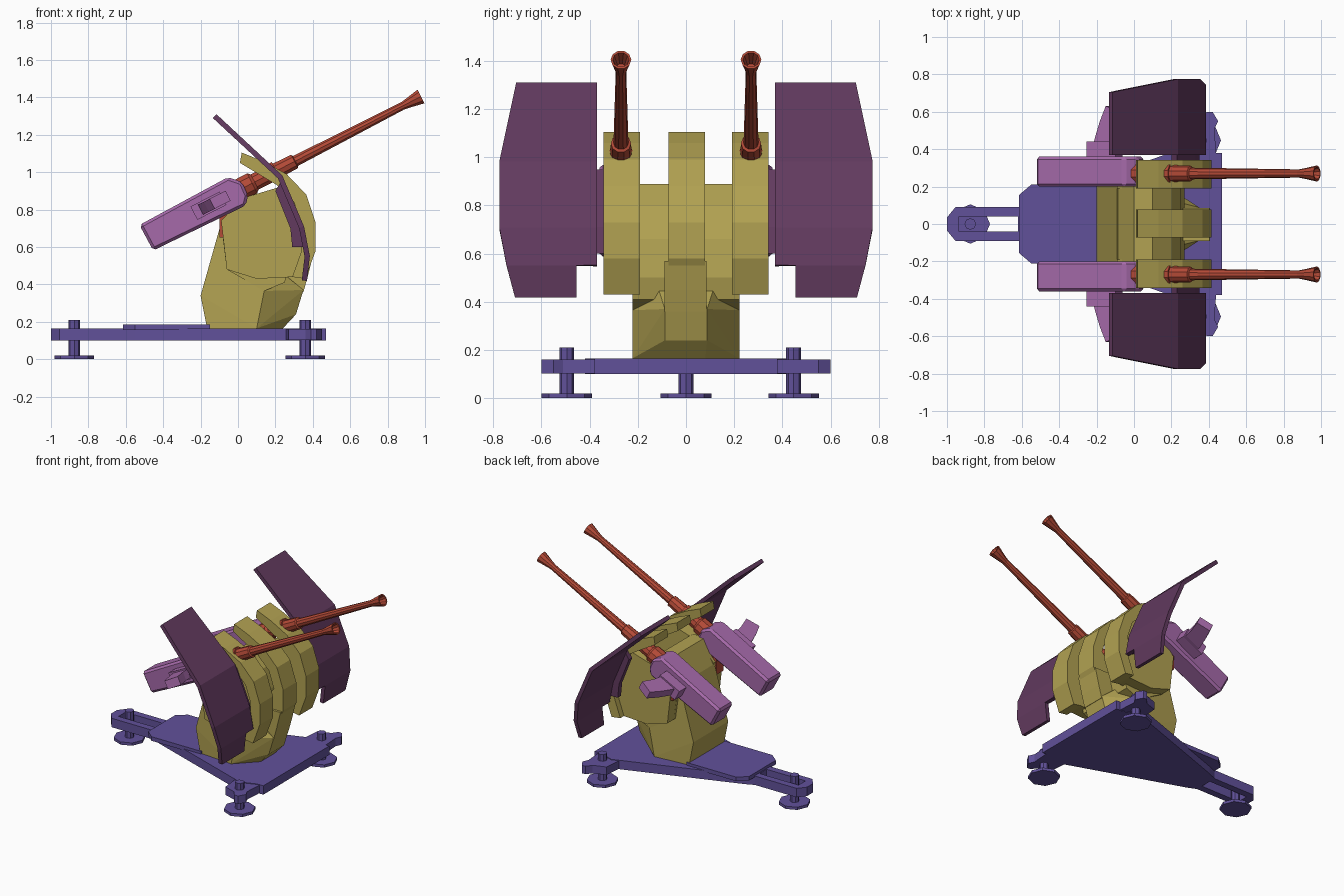
import bpy, bmesh, math
from mathutils import Matrix, Vector

if "Cube" in bpy.data.objects:
    bpy.data.objects.remove(bpy.data.objects["Cube"])


def material(name, srgb):
    m = bpy.data.materials.new(name)
    lin = [(c / 255 / 12.92) if c < 10 else ((c / 255 + 0.055) / 1.055) ** 2.4 for c in srgb]
    m.diffuse_color = (*lin, 1)
    m.use_nodes = True
    m.node_tree.nodes["Principled BSDF"].inputs["Base Color"].default_value = m.diffuse_color
    return m


BASE = material("base violet", (97, 81, 154))
YELLOW = material("mount ochre", (178, 162, 82))
SHIELD = material("shield plum", (98, 58, 95))
PINK = material("receiver mauve", (166, 106, 170))
RED = material("barrel red", (180, 74, 55))


def finish(name, bm, mat, matrix=None):
    if matrix:
        bm.transform(matrix)
    bmesh.ops.recalc_face_normals(bm, faces=bm.faces)
    me = bpy.data.meshes.new(name)
    bm.to_mesh(me)
    bm.free()
    me.materials.append(mat)
    ob = bpy.data.objects.new(name, me)
    bpy.context.collection.objects.link(ob)
    return ob


def prism(name, pts, axis, lo, hi, mat, matrix=None):
    """Extrude an outline along y (points are x,z) or z (points are x,y)."""
    bm = bmesh.new()
    at = (lambda a, b, d: (a, d, b)) if axis == "y" else (lambda a, b, d: (a, b, d))
    r = [[bm.verts.new(at(a, b, d)) for a, b in pts] for d in (lo, hi)]
    bm.faces.new(r[0])
    bm.faces.new(r[1])
    n = len(pts)
    for i in range(n):
        j = (i + 1) % n
        bm.faces.new((r[0][i], r[0][j], r[1][j], r[1][i]))
    return finish(name, bm, mat, matrix)


def box(name, x, y, z, mat, matrix=None):
    return prism(name, [(x[0], y[0]), (x[1], y[0]), (x[1], y[1]), (x[0], y[1])], "z", *z, mat, matrix)


def disc(name, x, y, r, z0, z1, mat, n=8):
    pts = [(x + r * math.cos(math.tau * i / n), y + r * math.sin(math.tau * i / n)) for i in range(n)]
    return prism(name, pts, "z", z0, z1, mat)


def hull(name, pts, mat):
    bm = bmesh.new()
    for p in pts:
        bm.verts.new(p)
    bmesh.ops.convex_hull(bm, input=bm.verts)
    bmesh.ops.dissolve_limit(bm, angle_limit=0.02, verts=bm.verts, edges=bm.edges)
    return finish(name, bm, mat)


def lathe(name, prof, mat, matrix, n=10):
    """Rings of (distance, radius) along local x."""
    bm = bmesh.new()
    rings = [[bm.verts.new((t, r * math.cos(math.tau * i / n), r * math.sin(math.tau * i / n)))
              for i in range(n)] for t, r in prof]
    for a, b in zip(rings, rings[1:]):
        for i in range(n):
            j = (i + 1) % n
            bm.faces.new((a[i], a[j], b[j], b[i]))
    bm.faces.new(rings[0])
    bm.faces.new(rings[-1])
    return finish(name, bm, mat, matrix)


def sym(half):
    """Mirror a half outline across y = 0."""
    return half + [(x, -y) for x, y in reversed(half)]


# Base plate, raised rear deck and slotted rear arm
Z0, Z1 = 0.10, 0.165
prism("base_plate", sym([(-0.62, 0.09), (-0.55, 0.12), (0.25, 0.40), (0.31, 0.42), (0.42, 0.38), (0.47, 0.38)]),
      "z", Z0, Z1, BASE)
prism("rear_deck", sym([(-0.615, 0.155), (-0.55, 0.21), (-0.15, 0.21)]), "z", Z1 - 0.01, 0.185, BASE)
prism("arm_tip", sym([(-1.0, 0.035), (-0.955, 0.09), (-0.935, 0.09)]), "z", Z0, Z1, BASE)
for s in (-1, 1):
    box("arm_rail", (-0.94, -0.61), sorted((s * 0.04, s * 0.09)), (Z0, Z1), BASE)
    # Front outriggers
    prism("outrigger", [(x, s * y) for x, y in [(0.25, 0.33), (0.27, 0.53), (0.36, 0.56), (0.39, 0.60),
                                                (0.42, 0.60), (0.45, 0.55), (0.43, 0.51), (0.44, 0.36)]],
          "z", Z0 + 0.003, Z1 - 0.004, BASE)

# Jack feet
for x, y in ((-0.875, 0), (0.36, 0.447), (0.36, -0.495)):
    disc("foot_pad", x, y, 0.105, 0, 0.02, BASE)
    disc("foot_screw", x, y, 0.031, 0.01, 0.21, BASE)

# Pedestal with narrow nose
ped = [(-0.2, 0.2, 0.34), (-0.165, 0.2, 0.165), (-0.09, 0.2, 0.65), (-0.09, 0.2, 0.73), (0.1, 0.222, 0.165),
       (0.14, 0.222, 0.365), (0.24, 0.08, 0.165), (0.31, 0.088, 0.24), (0.35, 0.088, 0.37)]
hull("pedestal", [(x, s * y, z) for x, y, z in ped for s in (-1, 1)], YELLOW)

# Central drum between the ribs
prism("drum", [(-0.09, 0.72), (-0.06, 0.48), (0.14, 0.365), (0.25, 0.41), (0.27, 0.5), (0.25, 0.66),
               (0.2, 0.80), (0.1, 0.89), (0.0, 0.89)], "y", -0.222, 0.222, YELLOW)

# Curved ribs: centre and both sides
outer = [(0.02, 1.105), (0.13, 1.06), (0.26, 0.99), (0.365, 0.88), (0.415, 0.73), (0.415, 0.58), (0.36, 0.43)]
inner = [(0.29, 0.44), (0.34, 0.58), (0.34, 0.72), (0.30, 0.84), (0.21, 0.93), (0.11, 0.99), (0.01, 1.05)]
prism("centre_rib", outer[:-1] + [(0.40, 0.55), (0.2, 0.55)] + inner[2:], "y", -0.073, 0.078, YELLOW)
prism("centre_nose", [(0.1, 0.36), (0.35, 0.36), (0.375, 0.45), (0.405, 0.57), (0.2, 0.57)],
      "y", -0.09, 0.085, YELLOW)
for s in (-1, 1):
    prism("side_rib", outer + inner, "y", s * 0.19, s * 0.342, YELLOW)
    prism("side_cheek", [(-0.09, 0.74), (-0.06, 0.48), (0.10, 0.43), (0.30, 0.44), (0.35, 0.58), (0.35, 0.72),
                         (0.31, 0.84), (0.22, 0.92), (0.02, 0.86)], "y", s * 0.19, s * 0.30, YELLOW)

# Twin guns, tilted upward: local x runs along the barrel
tilt = Matrix.Rotation(-math.radians(27.2), 4, "Y")
for s in (-1, 1):
    gun = Matrix.Translation((0, 0, 0.902)) @ tilt
    rec = prism("receiver", [(-0.553, 0.077), (-0.55, -0.078), (0.0, -0.09), (0.035, -0.05), (0.04, 0.03),
                             (-0.015, 0.088)], "y", s * 0.2, s * 0.36, PINK, gun)
    bev = rec.modifiers.new("edges", "BEVEL")
    bev.width, bev.segments = 0.015, 1
    box("magazine_well", (-0.265, -0.09), sorted((s * 0.35, s * 0.44)), (-0.04, 0.04), PINK, gun)
    prism("magazine", [(t, s * y) for t, y in [(-0.245, 0.36), (-0.22, 0.46), (-0.19, 0.55), (-0.155, 0.63),
                                               (-0.06, 0.60), (-0.09, 0.5), (-0.11, 0.36)]],
          "z", -0.03, 0.03, PINK, gun)
    barrel = [(0.0, 0.062), (0.085, 0.062), (0.10, 0.048), (0.20, 0.048), (0.20, 0.055), (0.23, 0.055),
              (0.23, 0.045), (0.34, 0.042), (0.345, 0.031), (0.99, 0.022), (1.02, 0.027), (1.10, 0.043),
              (1.10, 0.034), (1.03, 0.018)]
    lathe("barrel", barrel, RED, Matrix.Translation((0, s * 0.27, 0)) @ gun)
    box("gun_mount", (-0.1, -0.02), sorted((s * 0.21, s * 0.29)), (0.65, 0.8), RED)

    # Curved shield with cut-out lower inner corner
    rows = [(-0.125, 1.3, 0.37, 0.705), (0.225, 0.975, 0.37, 0.775), (0.34, 0.705, 0.37, 0.775),
            (0.37, 0.55, 0.37, 0.745), (0.355, 0.42, 0.455, 0.71)]
    bm = bmesh.new()
    v = [(bm.verts.new((x, s * a, z)), bm.verts.new((x, s * b, z))) for x, z, a, b in rows]
    step = bm.verts.new((0.37, s * 0.455, 0.55))
    for i in range(2):
        bm.faces.new((v[i][0], v[i][1], v[i + 1][1], v[i + 1][0]))
    bm.faces.new((v[2][0], v[2][1], v[3][1], step, v[3][0]))
    bm.faces.new((step, v[3][1], v[4][1], v[4][0]))
    sh = finish("shield", bm, SHIELD)
    sol = sh.modifiers.new("thickness", "SOLIDIFY")
    sol.thickness, sol.offset = 0.028, 0
    # Bracket joining the shield to the side rib
    prism("shield_bracket", [(0.2, 0.9), (0.23, 0.95), (0.33, 0.71), (0.35, 0.6), (0.29, 0.6), (0.28, 0.7)],
          "y", s * 0.335, s * 0.372, SHIELD)
